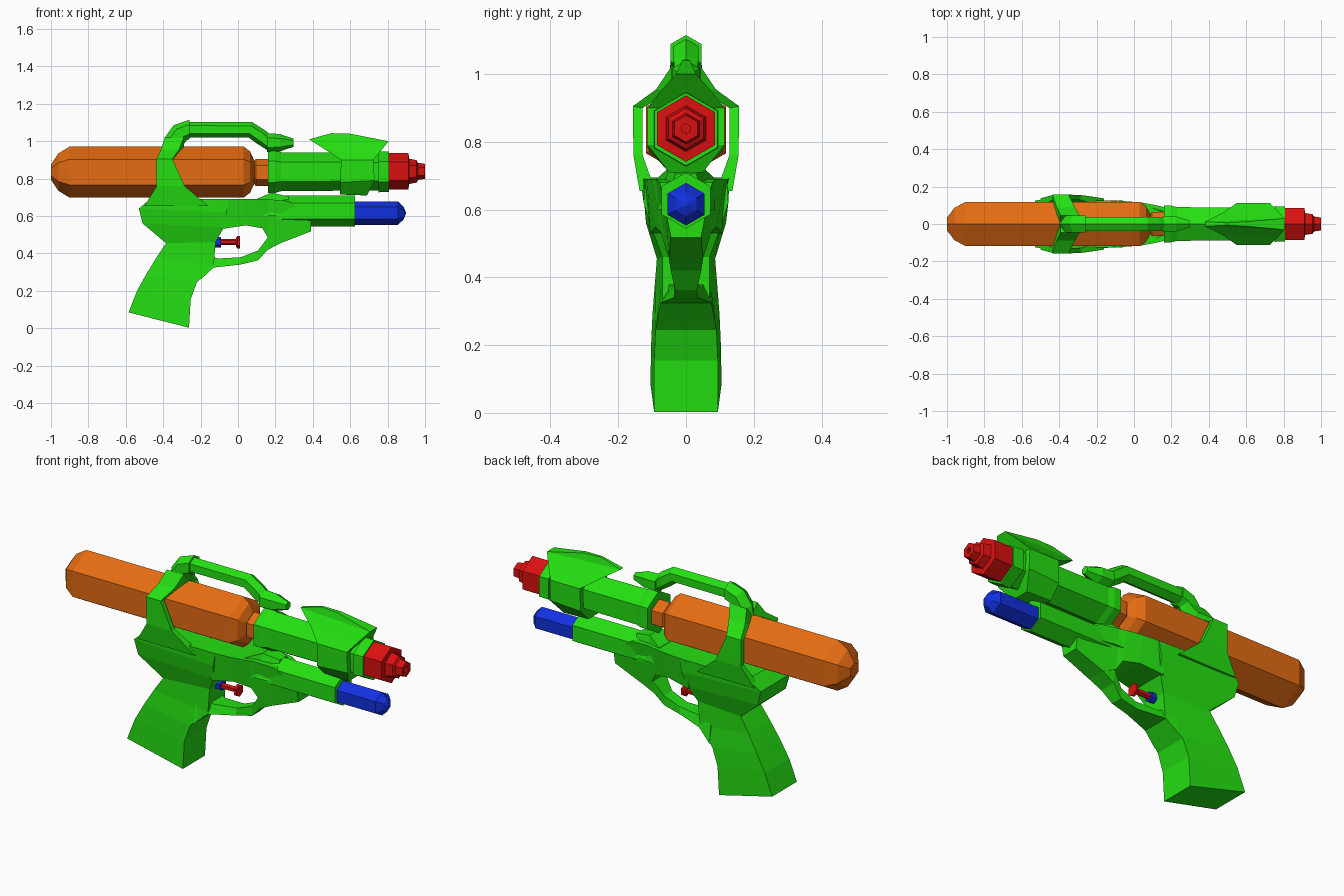
import bpy, bmesh, math
from mathutils import Vector


def material(name, rgb):
    m = bpy.data.materials.new(name)
    m.diffuse_color = (*rgb, 1)
    return m


GREEN = material("bright green", (0.018, 0.74, 0.006))
ORANGE = material("orange", (0.78, 0.15, 0.006))
RED = material("red", (0.7, 0.005, 0.005))
BLUE = material("blue", (0.006, 0.03, 0.75))


def loft(name, rings, mat):
    """Skin a list of equal-sized rings and cap both ends."""
    bm = bmesh.new()
    loops = [[bm.verts.new(p) for p in ring] for ring in rings]
    n = len(loops[0])
    for a, b in zip(loops, loops[1:]):
        for i in range(n):
            j = (i + 1) % n
            bm.faces.new((a[i], a[j], b[j], b[i]))
    bm.faces.new(loops[0])
    bm.faces.new(loops[-1])
    bmesh.ops.recalc_face_normals(bm, faces=bm.faces[:])
    mesh = bpy.data.meshes.new(name)
    bm.to_mesh(mesh)
    bm.free()
    mesh.materials.append(mat)
    obj = bpy.data.objects.new(name, mesh)
    bpy.context.collection.objects.link(obj)
    return obj


def hex_sweep(name, path, mat):
    """Six-sided tube along (x, z, radius, tilt degrees), with a corner on top."""
    rings = []
    for x, z, r, tilt in path:
        t = math.radians(tilt)
        up = Vector((-math.sin(t), 0, math.cos(t)))
        side = Vector((0, 1, 0))
        c = Vector((x, 0, z))
        rings.append([c + up * r * math.cos(k * math.pi / 3) + side * r * math.sin(k * math.pi / 3)
                      for k in range(6)])
    return loft(name, rings, mat)


def lathe(name, z, profile, mat):
    return hex_sweep(name, [(x, z, r, 0) for x, r in profile], mat)


def slab(name, stations, mat):
    """Symmetric solid from pairs of points (xa, za, half width a, xb, zb, half width b)."""
    return loft(name, [[(xa, -wa, za), (xa, wa, za), (xb, wb, zb), (xb, -wb, zb)]
                       for xa, za, wa, xb, zb, wb in stations], mat)


# water tank and its neck cap
lathe("water_tank", 0.835, [(-1, 0.04), (-0.96, 0.1), (-0.9, 0.137), (0.03, 0.137),
                            (0.065, 0.11), (0.09, 0.055)], ORANGE)
lathe("tank_cap", 0.833, [(0.08, 0.05), (0.095, 0.073), (0.17, 0.073)], ORANGE)

# barrel with rear collar and front ring
lathe("barrel", 0.837, [(0.16, 0.113), (0.2, 0.113), (0.23, 0.104), (0.72, 0.1), (0.755, 0.1)], GREEN)
lathe("barrel_ring", 0.837, [(0.75, 0.11), (0.807, 0.108)], GREEN)

# stepped nozzle with a small hole
lathe("nozzle", 0.839, [(0.8, 0.098), (0.912, 0.098), (0.914, 0.068), (0.955, 0.06),
                        (0.962, 0.046), (1.0, 0.04), (1.0, 0.015), (0.98, 0.015)], RED)

# shroud wrapping the barrel and rising into a fin
slab("shroud_fin", [(0.545, 0.715, 0.05, 0.69, 0.71, 0.05),
                    (0.548, 0.78, 0.113, 0.73, 0.79, 0.113),
                    (0.55, 0.9, 0.113, 0.725, 0.9, 0.113),
                    (0.475, 0.95, 0.06, 0.765, 0.95, 0.075),
                    (0.38, 1.01, 0.012, 0.805, 1.0, 0.03),
                    (0.5, 1.043, 0.006, 0.6, 1.04, 0.012)], GREEN)

# lower tube with pump tip
lathe("lower_tube", 0.627, [(0.15, 0.083), (0.625, 0.083)], GREEN)
lathe("pump_tip", 0.616, [(0.61, 0.063), (0.855, 0.063), (0.885, 0.035), (0.897, 0.006)], BLUE)
slab("body_top_wedge", [(0.1, 0.692, 0.085, 0.1, 0.6, 0.085), (0.18, 0.725, 0.05, 0.18, 0.6, 0.085),
                        (0.27, 0.705, 0.03, 0.27, 0.6, 0.07)], GREEN)

# grip and rear body
slab("grip_body", [(-0.585, 0.085, 0.105, -0.262, 0.003, 0.094),
                   (-0.54, 0.2, 0.103, -0.253, 0.155, 0.094),
                   (-0.49, 0.29, 0.099, -0.22, 0.245, 0.09),
                   (-0.435, 0.38, 0.092, -0.13, 0.33, 0.07),
                   (-0.385, 0.455, 0.086, -0.12, 0.46, 0.07),
                   (-0.51, 0.56, 0.118, -0.075, 0.54, 0.1),
                   (-0.53, 0.64, 0.125, -0.06, 0.62, 0.125),
                   (-0.465, 0.695, 0.135, -0.05, 0.69, 0.122)], GREEN)

# front body tapering towards the lower tube
slab("front_body", [(-0.09, 0.69, 0.125, -0.09, 0.53, 0.105),
                    (0.04, 0.69, 0.115, 0.04, 0.55, 0.09),
                    (0.13, 0.69, 0.098, 0.13, 0.535, 0.075),
                    (0.16, 0.69, 0.09, 0.16, 0.485, 0.06),
                    (0.27, 0.68, 0.078, 0.23, 0.456, 0.05),
                    (0.39, 0.6, 0.06, 0.39, 0.518, 0.045)], GREEN)

# trigger guard
slab("trigger_guard", [(-0.2, 0.4, 0.07, -0.2, 0.26, 0.088),
                       (-0.107, 0.373, 0.045, -0.13, 0.325, 0.075),
                       (0.016, 0.38, 0.032, 0.01, 0.34, 0.035),
                       (0.107, 0.416, 0.035, 0.107, 0.363, 0.032),
                       (0.16, 0.487, 0.055, 0.16, 0.42, 0.045),
                       (0.2, 0.52, 0.06, 0.23, 0.456, 0.05)], GREEN)

# trigger: blue socket, red rod and pad
lathe("trigger_socket", 0.46, [(-0.14, 0.027), (-0.09, 0.027)], BLUE)
lathe("trigger_rod", 0.46, [(-0.1, 0.016), (-0.01, 0.016)], RED)
lathe("trigger_pad", 0.46, [(-0.012, 0.02), (-0.004, 0.033), (0.01, 0.033)], RED)

# tank strap, one leg on each side
STRAP = [(-0.5, -0.16, 0.137, 0.655, 0.09, 0.655),
         (-0.435, -0.285, 0.155, 0.76, 0.128, 0.76),
         (-0.435, -0.35, 0.157, 0.905, 0.128, 0.9),
         (-0.412, -0.315, 0.088, 0.955, 0.05, 0.945),
         (-0.392, -0.29, 0.045, 1.02, 0.0, 0.97)]
for side, label in ((-1, "front"), (1, "back")):
    loft("tank_strap_" + label,
         [[(x0, side * yo, zo), (x1, side * yo, zo), (x1, side * yi, zi), (x0, side * yi, zi)]
          for x0, x1, yo, zo, yi, zi in STRAP], GREEN)

# carry handle with its rounded rear bend and nose
hex_sweep("handle_bend", [(-0.35, 0.95, 0.054, 85), (-0.342, 1.0, 0.054, 70),
                          (-0.31, 1.045, 0.053, 40), (-0.26, 1.063, 0.052, 0)], GREEN)
hex_sweep("carry_handle", [(-0.27, 1.062, 0.042, 0), (0.065, 1.062, 0.042, -12),
                           (0.12, 1.025, 0.042, -38), (0.18, 0.98, 0.036, -30)], GREEN)
lathe("handle_nose", 0.992, [(0.155, 0.05), (0.225, 0.047), (0.25, 0.037), (0.298, 0.022)], GREEN)
